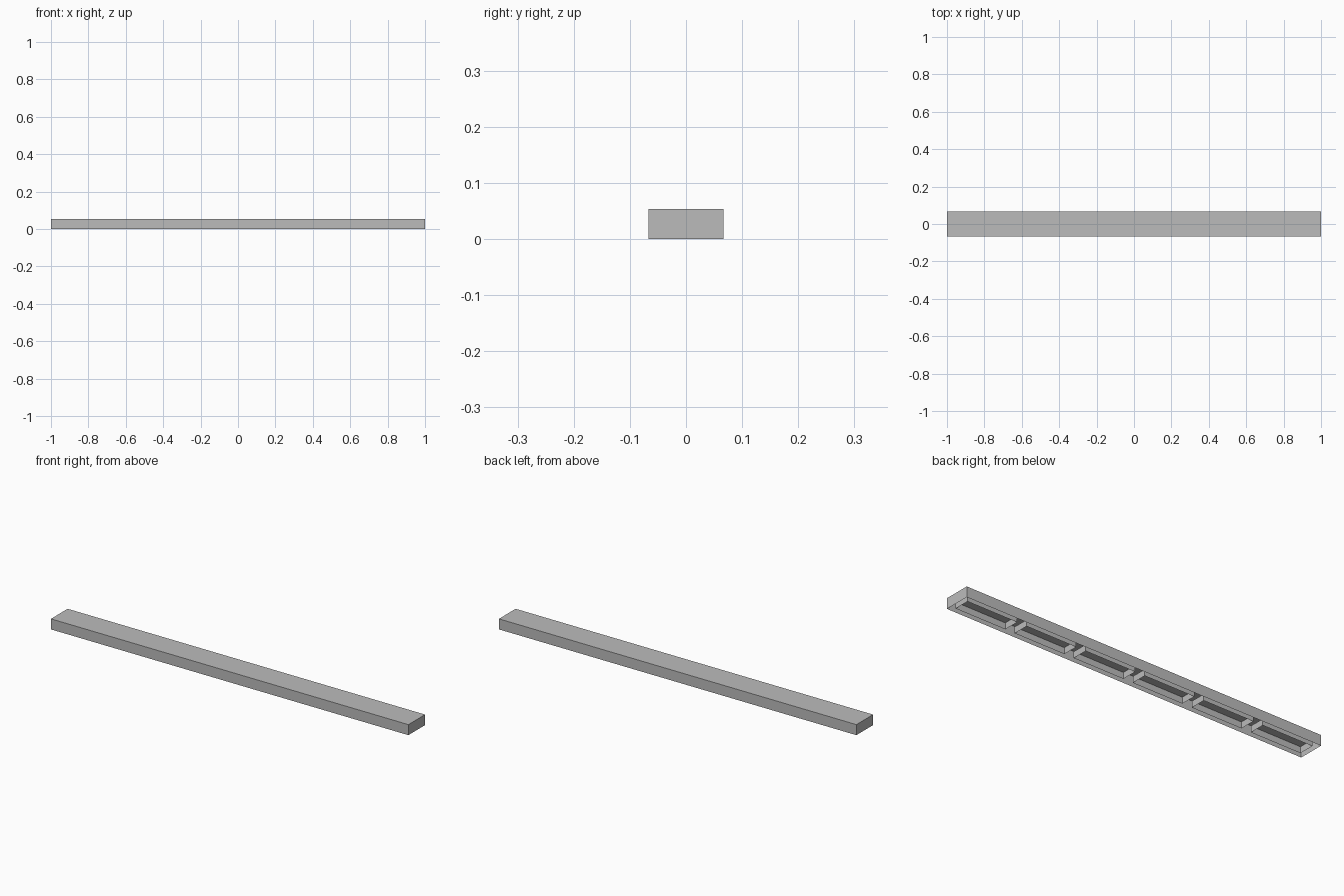
import bpy
import bmesh

LENGTH, WIDTH, HEIGHT = 2.0, 0.1333, 0.0533
WALL = 0.0267          # gap between the outer shell and the pockets
POCKETS = 6
PITCH = 0.3333
POCKET_LENGTH = 0.28
POCKET_DEPTH = 0.032

cube = bpy.data.objects.get("Cube")
if cube:
    bpy.data.objects.remove(cube, do_unlink=True)

grey = bpy.data.materials.new("light_grey")
grey.use_nodes = True
colour = (0.5, 0.5, 0.5, 1.0)
grey.diffuse_color = colour
grey.node_tree.nodes["Principled BSDF"].inputs["Base Color"].default_value = colour


def open_box(name, x, length, width, height, inward=False):
    """Box standing on the ground with its underside left open."""
    bm = bmesh.new()
    bmesh.ops.create_cube(bm, size=1.0)
    bmesh.ops.scale(bm, vec=(length, width, height), verts=bm.verts)
    bmesh.ops.translate(bm, vec=(x, 0, height / 2), verts=bm.verts)
    underside = [f for f in bm.faces if f.normal.z < -0.5]
    bmesh.ops.delete(bm, geom=underside, context='FACES_ONLY')
    if inward:
        bmesh.ops.reverse_faces(bm, faces=bm.faces)
    mesh = bpy.data.meshes.new(name)
    bm.to_mesh(mesh)
    bm.free()
    mesh.materials.append(grey)
    obj = bpy.data.objects.new(name, mesh)
    bpy.context.collection.objects.link(obj)
    return obj


# Outer shell of the long flat bar
open_box("outer_shell", 0, LENGTH, WIDTH, HEIGHT)

# Row of shallow pockets on the underside
for i in range(POCKETS):
    x = (i - (POCKETS - 1) / 2) * PITCH
    open_box(f"underside_pocket_{i + 1}", x, POCKET_LENGTH,
             WIDTH - 2 * WALL, POCKET_DEPTH, inward=True)
